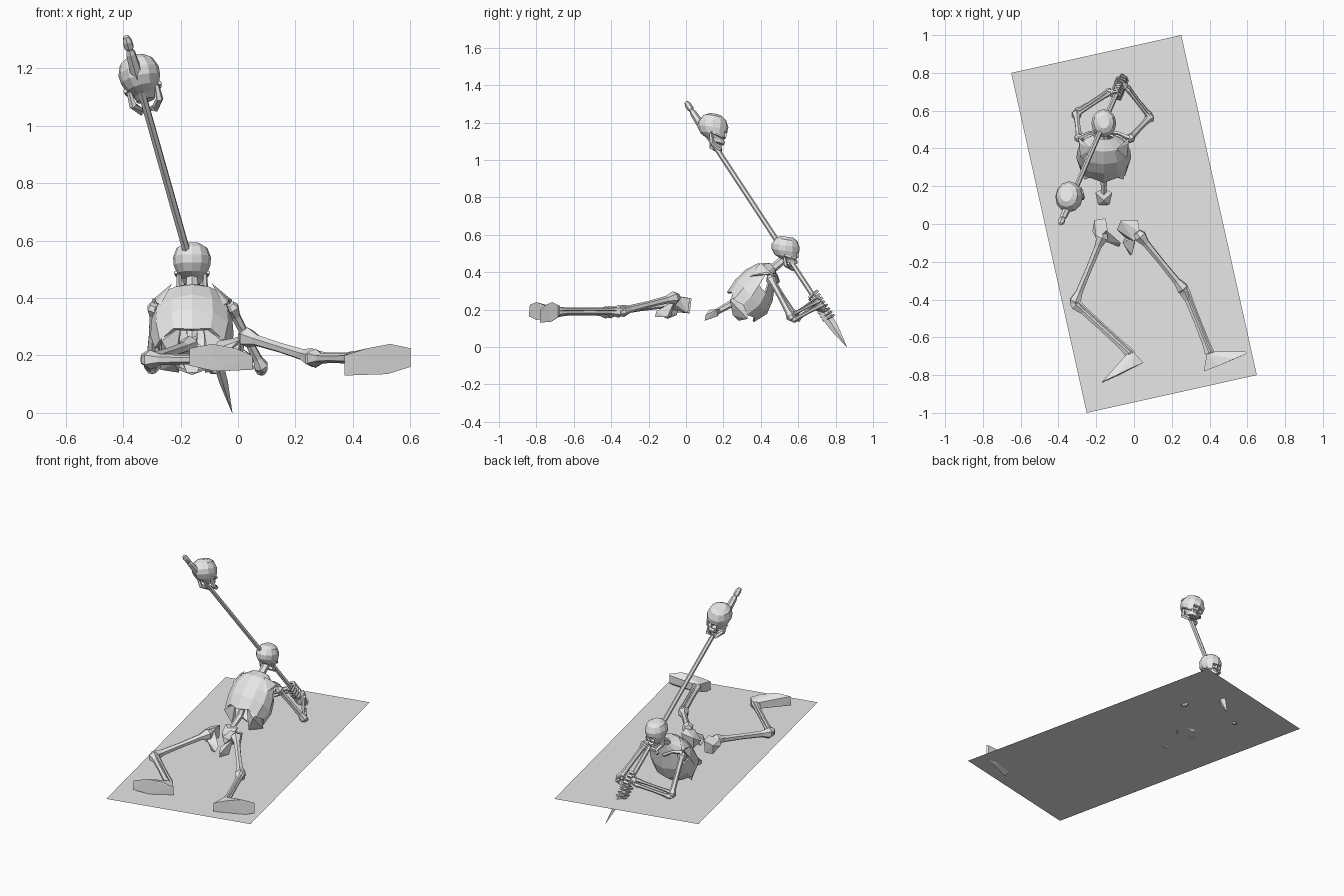
import bpy, bmesh, math
from mathutils import Vector, Matrix

if "Cube" in bpy.data.objects:
    bpy.data.objects.remove(bpy.data.objects["Cube"])

bone = bpy.data.materials.new("light_grey")
bone.diffuse_color = (0.8, 0.8, 0.8, 1)
bone.use_nodes = True
bone.node_tree.nodes["Principled BSDF"].inputs["Base Color"].default_value = bone.diffuse_color


def finish(name, bm, matrix=None):
    if matrix:
        bm.transform(matrix)
    bmesh.ops.recalc_face_normals(bm, faces=bm.faces[:])
    me = bpy.data.meshes.new(name)
    bm.to_mesh(me)
    bm.free()
    me.materials.append(bone)
    ob = bpy.data.objects.new(name, me)
    bpy.context.collection.objects.link(ob)
    return ob


def bridge(bm, rings, skip=lambda i, j: False):
    n = len(rings[0])
    for i in range(len(rings) - 1):
        for j in range(n):
            if not skip(i, j):
                k = (j + 1) % n
                bm.faces.new((rings[i][j], rings[i][k], rings[i + 1][k], rings[i + 1][j]))


def tube(name, pts, radii, sides=6, flat=1.0):
    """Tapered tube through a path."""
    bm = bmesh.new()
    pts = [Vector(p) for p in pts]
    rings = []
    for i, p in enumerate(pts):
        d = (pts[min(i + 1, len(pts) - 1)] - pts[max(i - 1, 0)]).normalized()
        ref = Vector((1, 0, 0)) if abs(d.x) < 0.8 else Vector((0, 0, 1))
        u = d.cross(ref).normalized()
        v = d.cross(u)
        rings.append([bm.verts.new(p + radii[i] * (u * math.cos(a) + v * math.sin(a) * flat))
                      for a in (math.tau * j / sides for j in range(sides))])
    bridge(bm, rings)
    bm.faces.new(rings[0])
    bm.faces.new(rings[-1])
    return finish(name, bm)


def limb(name, a, b, r0, mid, r1, off=(0, 0, 0)):
    """Bone with swollen ends."""
    a, b = Vector(a) + Vector(off), Vector(b) + Vector(off)
    ts = (-0.04, 0.03, 0.16, 0.5, 0.84, 0.97, 1.04)
    rs = (r0 * .6, r0, mid * 1.15, mid, mid * 1.15, r1, r1 * .6)
    return tube(name, [a.lerp(b, t) for t in ts], rs)


def hull(name, pts):
    bm = bmesh.new()
    for p in pts:
        bm.verts.new(p)
    bmesh.ops.convex_hull(bm, input=bm.verts[:])
    loose = [v for v in bm.verts if not v.link_faces]
    bmesh.ops.delete(bm, geom=loose, context='VERTS')
    return finish(name, bm)


def skull(name, loc, rot, s=1.0):
    """Faceted skull looking along +y, with hollow eyes, nose and a jaw."""
    m = Matrix.Translation(loc) @ rot @ Matrix.Scale(s, 4)
    bm = bmesh.new()
    prof = [(.074, 0, .03, .036), (.058, 0, .055, .06), (.025, 0, .068, .078), (-.004, .002, .066, .076),
            (-.032, .012, .054, .066), (-.052, .032, .036, .046), (-.068, .042, .03, .034)]
    rings = [[bm.verts.new((rx * math.cos(math.tau * j / 12), cy + ry * math.sin(math.tau * j / 12), z))
              for j in range(12)] for z, cy, rx, ry in prof]
    bridge(bm, rings)
    bm.faces.new(rings[0])
    bm.faces.new(rings[-1])
    bmesh.ops.recalc_face_normals(bm, faces=bm.faces[:])
    bm.faces.ensure_lookup_table()
    eyes = [bm.faces[3 * 12 + j] for j in (2, 3)]
    nose = [bm.faces[4 * 12 + j] for j in (2, 3)]
    bmesh.ops.inset_individual(bm, faces=eyes, thickness=.004)
    bmesh.ops.inset_region(bm, faces=nose, thickness=.006)
    for group, depth in ((eyes, .025), (nose, .012)):
        for v in {v for f in group for v in f.verts}:
            v.co.y -= depth
    finish(name + "_cranium", bm, m)
    # jaw arch
    arch = [(-.047, .0, -.035), (-.045, .015, -.08), (-.025, .062, -.096),
            (.025, .062, -.096), (.045, .015, -.08), (.047, .0, -.035)]
    tube(name + "_jaw", [m @ Vector(p) for p in arch], [s * r for r in (.008, .013, .014, .014, .013, .008)], 5)
    # cheek bones
    for side, x in (("left", -1), ("right", 1)):
        cheek = [(x * .058, 0, -.03), (x * .054, .035, -.036), (x * .032, .065, -.04)]
        tube(name + "_cheek_" + side, [m @ Vector(p) for p in cheek], [s * .007] * 3, 5)


# ground sheet
bm = bmesh.new()
bm.faces.new([bm.verts.new((x, y, .145)) for x, y in ((-.25, -1), (.65, -.8), (.25, 1), (-.65, .8))])
finish("ground_sheet", bm)

# spear
TOP, TIP = Vector((-.39, 0, 1.31)), Vector((-.02, .86, 0))


def on(t):
    return TOP.lerp(TIP, t)


tube("spear_shaft", [on(.1), on(.88)], [.014, .014], 6)
tube("spear_pommel", [on(t) for t in (0, .012, .028, .034, .045, .115, .122)],
     [.010, .018, .018, .012, .018, .024, .014], 6)
tube("spear_blade", [on(t) for t in (.82, .87, .92, 1)], [.014, .027, .023, .001], 4, .65)

# skulls
skull("body_skull", (-.16, .53, .518), Matrix.Rotation(math.radians(-8), 4, 'X'), .97)
skull("impaled_skull", (-.34, .14, 1.165),
      Matrix.Rotation(math.radians(-14), 4, 'Y') @ Matrix.Rotation(math.radians(-12), 4, 'X'), 1.06)

# ribcage: tilted shell open at the waist and armholes
CX = -.16
bm = bmesh.new()
rings = []
for y, z, hx, hd in ((.465, .43, .055, .025), (.43, .395, .115, .07), (.39, .33, .14, .11),
                     (.35, .27, .145, .125), (.305, .225, .13, .108)):
    rings.append([bm.verts.new((CX + hx * math.cos(a), y - .67 * hd * math.sin(a), z + .74 * hd * math.sin(a)))
                  for a in (math.tau * j / 12 for j in range(12))])
for j, v in enumerate(rings[-1]):
    if j % 2:
        v.co += Vector((0, -.015, -.013))
bridge(bm, rings, lambda i, j: i == 1 and j in (6, 11))
ob = finish("ribcage", bm)
mod = ob.modifiers.new("thickness", 'SOLIDIFY')
mod.thickness = .012

# spine, neck and tail bone
path = [(CX, .525, .47), (CX, .47, .425), (CX, .36, .385), (CX, .29, .31), (CX, .25, .235), (CX, .15, .18)]
tube("spine", path, [.022, .024, .022, .022, .02, .016], 6)
tail = [(-.045, .165, .2), (.045, .165, .2), (-.025, .17, .165), (.025, .17, .165), (0, .19, .2),
        (-.03, .105, .17), (.03, .105, .17), (-.018, .1, .14), (.018, .1, .14), (0, .125, .2)]
hull("tail_bone", [(CX + x, y, z) for x, y, z in tail])

for side, s in (("left", -1), ("right", 1)):
    def P(x, y, z):
        return (CX + s * x, y, z)
    # lower ribs, shoulder blade, collar bone
    hull("lower_ribs_" + side, [P(.115, .31, .29), P(.04, .26, .30), P(.105, .235, .25), P(.06, .25, .17),
                                P(.045, .28, .14), P(.11, .33, .15)])
    hull("shoulder_blade_" + side, [P(.07, .40, .45), P(.13, .43, .40), P(.135, .46, .39), P(.125, .36, .385),
                                    P(.11, .34, .375), P(.08, .38, .43)])
    tube("collar_bone_" + side, [P(.02, .49, .35), P(.08, .48, .385), P(.135, .455, .385)], [.012, .01, .014], 5)

# arms
for side, sh, el, wr in (("left", (-.29, .45, .37), (-.305, .585, .16), (-.13, .70, .24)),
                         ("right", (-.025, .45, .37), (.085, .565, .155), (-.035, .72, .235))):
    limb("upper_arm_" + side, sh, el, .028, .015, .027)
    limb("forearm_outer_" + side, el, wr, .02, .01, .015, (0, .008, -.01))
    limb("forearm_inner_" + side, el, wr, .018, .009, .014, (0, -.008, .012))

# hands gripping the shaft
axis = (TIP - TOP).normalized()
U = axis.cross(Vector((1, 0, 0))).normalized()
V = axis.cross(U)
for side, t0, start, wr in (("left", .785, 2.6, (-.13, .70, .24)), ("right", .835, 0.2, (-.035, .72, .235))):
    c = on(t0 + .02)
    tube("palm_" + side, [wr, Vector(wr).lerp(c, .5), c], [.014, .024, .018], 5, .6)
    for f in range(4):
        pts = []
        for k in range(6):
            a = start + k * .95
            out = U * math.cos(a) + V * math.sin(a)
            pts.append(on(t0 + f * .014) + out * (.027 + .006 * (k % 2)) + axis * (.004 * k))
        tube("finger_%s_%d" % (side, f + 1), pts, [.009, .01, .008, .008, .007, .002], 4)

# pelvis halves
hull("pelvis_left", [(-.21, .02, .24), (-.15, .03, .26), (-.14, -.03, .27), (-.2, -.08, .25), (-.22, -.04, .22),
                     (-.20, .01, .18), (-.15, .02, .18), (-.17, -.09, .19)])
hull("pelvis_left_lower", [(-.15, -.03, .25), (-.07, -.10, .19), (-.08, -.12, .16), (-.16, -.09, .2),
                           (-.12, -.1, .15), (-.13, -.05, .17)])
hull("pelvis_right", [(-.07, .02, .25), (.02, .02, .26), (.03, -.04, .27), (0, -.09, .25), (-.09, -.03, .22),
                      (-.06, .01, .18), (.01, .01, .18), (-.05, -.07, .2)])
hull("pelvis_right_lower", [(.01, -.06, .25), (-.01, -.16, .19), (-.02, -.165, .16), (-.06, -.10, .19),
                            (-.05, -.08, .16), (.005, -.1, .16)])

# legs
for side, hip, knee, ankle, off in (
        ("left", (-.165, -.06, .235), (-.315, -.42, .185), (-.02, -.69, .185), (.012, .014, .012)),
        ("right", (.025, -.055, .265), (.265, -.35, .19), (.40, -.69, .19), (.016, .006, .012))):
    limb("thigh_" + side, hip, knee, .036, .018, .034)
    limb("shin_" + side, knee, ankle, .034, .016, .026)
    limb("calf_bone_" + side, knee, ankle, .014, .008, .012, off)

# feet lying on their sides
hull("foot_left", [(.05, -.735, .15), (.05, -.735, .2), (-.01, -.76, .225), (-.09, -.80, .24), (-.168, -.835, .225),
                   (-.17, -.84, .165), (-.08, -.80, .145), (-.155, -.82, .17), (-.155, -.82, .22),
                   (-.04, -.69, .165), (-.04, -.69, .205), (.0, -.68, .165), (.0, -.68, .205)])
hull("foot_right", [(.37, -.78, .13), (.37, -.78, .2), (.45, -.75, .225), (.53, -.715, .24), (.60, -.685, .225),
                    (.60, -.685, .16), (.52, -.72, .135), (.59, -.675, .17), (.59, -.675, .22),
                    (.385, -.69, .165), (.385, -.69, .21), (.43, -.675, .165), (.43, -.675, .21)])
